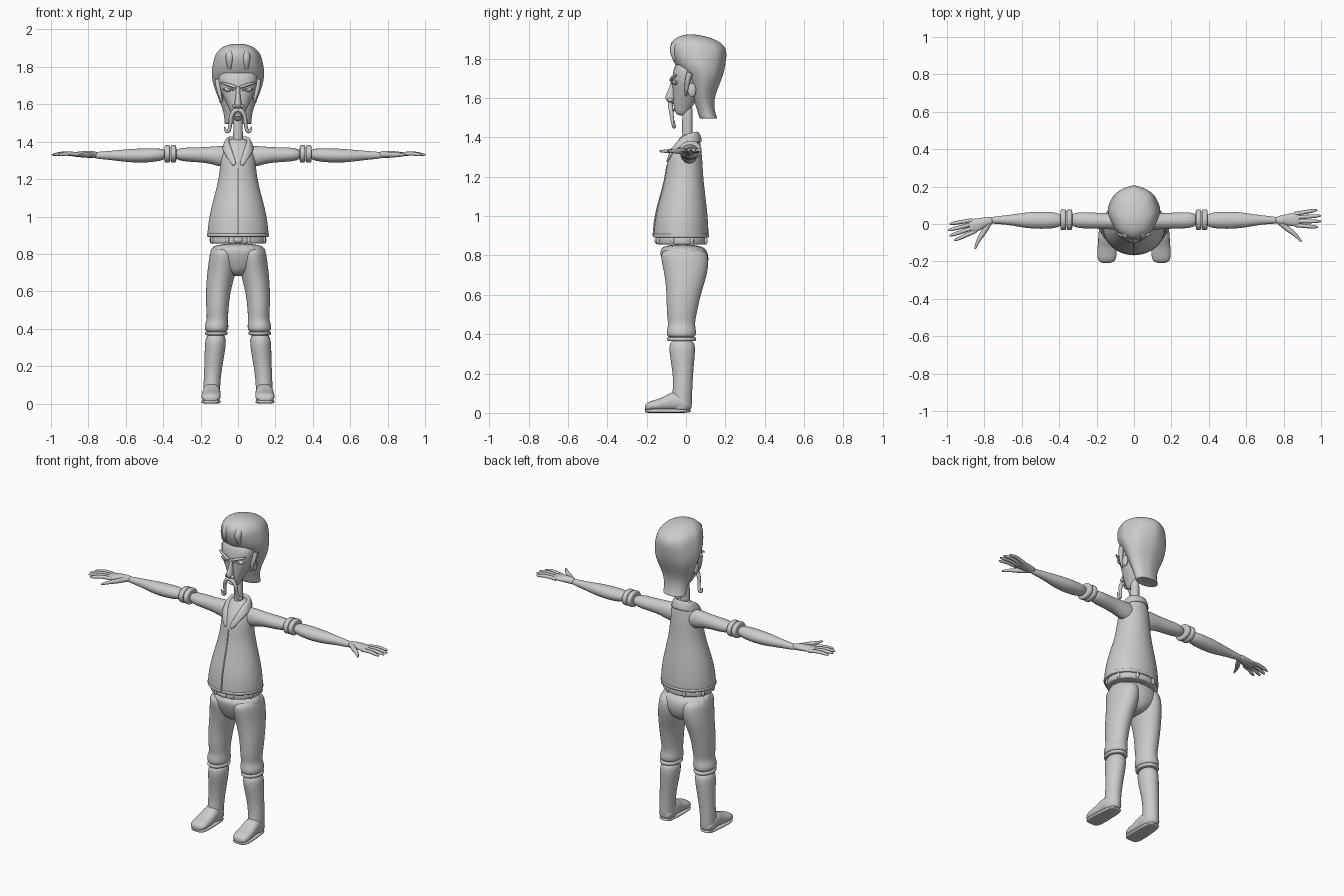
import bpy, bmesh, math
from mathutils import Matrix

cube = bpy.data.objects.get("Cube")
if cube:
    bpy.data.objects.remove(cube, do_unlink=True)

tone = (.6, .6, .6, 1)
clay = bpy.data.materials.new("light_grey")
clay.use_nodes = True
clay.diffuse_color = tone
clay.node_tree.nodes["Principled BSDF"].inputs["Base Color"].default_value = tone


def finish(obj, mirror=False, thickness=0, levels=0):
    """Give an object the shared material, its modifiers and smooth shading."""
    obj.data.materials.append(clay)
    if mirror:
        modifier = obj.modifiers.new("mirror", "MIRROR")
        modifier.use_mirror_merge = thickness > 0
    if thickness:
        modifier = obj.modifiers.new("thickness", "SOLIDIFY")
        modifier.thickness = thickness
        modifier.offset = 0
    if levels:
        modifier = obj.modifiers.new("smooth", "SUBSURF")
        modifier.levels = modifier.render_levels = levels
    for polygon in obj.data.polygons:
        polygon.use_smooth = True
    return obj


def link_mesh(name, mesh):
    obj = bpy.data.objects.new(name, mesh)
    bpy.context.collection.objects.link(obj)
    return obj


def mesh_object(name, bm):
    bmesh.ops.recalc_face_normals(bm, faces=bm.faces)
    mesh = bpy.data.meshes.new(name)
    bm.to_mesh(mesh)
    bm.free()
    return link_mesh(name, mesh)


def signed_power(value, power):
    return math.copysign(abs(value) ** power, value)


def loft(name, rings, axis="z", mirror=False, sides=16, power=1.0, ripple=0.0):
    """Skin rings of (position, a_min, a_max, b_min, b_max);
    a ring of four numbers is (position, half_width, b_min, b_max)."""
    bm = bmesh.new()
    loops = []
    for position, *extent in rings:
        if len(extent) == 3:
            extent.insert(0, -extent[0])
        a_min, a_max, b_min, b_max = extent
        loop = []
        for i in range(sides):
            angle = math.tau * i / sides
            swell = 1 + ripple * math.cos(sides / 4 * angle)
            across = swell * signed_power(math.cos(angle), power) / 2
            along = swell * signed_power(math.sin(angle), power) / 2
            a = (a_min + a_max) / 2 + across * (a_max - a_min)
            b = (b_min + b_max) / 2 + along * (b_max - b_min)
            place = {"z": (a, b, position), "x": (position, a, b), "y": (a, position, b)}
            loop.append(bm.verts.new(place[axis]))
        loops.append(loop)
    for low, high in zip(loops, loops[1:]):
        for i in range(sides):
            j = (i + 1) % sides
            bm.faces.new((low[i], low[j], high[j], high[i]))
    bm.faces.new(loops[0])
    bm.faces.new(loops[-1])
    return finish(mesh_object(name, bm), mirror, levels=2)


def band(name, position, half_height, extent, axis="z", mirror=False):
    """Short roll of cloth or leather with rounded rims."""
    a_min, a_max, b_min, b_max = extent
    rim = (a_min + .02, a_max - .02, b_min + .02, b_max - .02)
    low, high = position - half_height, position + half_height
    rings = [(low, *rim), (low, *extent), (position, *extent), (high, *extent), (high, *rim)]
    return loft(name, rings, axis, mirror, sides=24)


def tube(name, points, radii, mirror=False):
    """Tapered round strand through the points."""
    curve = bpy.data.curves.new(name, "CURVE")
    curve.dimensions = "3D"
    curve.bevel_depth = 1
    curve.bevel_resolution = 2
    curve.resolution_u = 5
    curve.use_fill_caps = True
    spline = curve.splines.new("NURBS")
    spline.points.add(len(points) - 1)
    spline.order_u = 3
    spline.use_endpoint_u = True
    for point, location, radius in zip(spline.points, points, radii):
        point.co = (*location, 1)
        point.radius = radius
    strand = bpy.data.objects.new(name, curve)
    bpy.context.collection.objects.link(strand)
    depsgraph = bpy.context.evaluated_depsgraph_get()
    mesh = bpy.data.meshes.new_from_object(strand.evaluated_get(depsgraph))
    bpy.data.objects.remove(strand)
    mesh.materials.clear()
    return finish(link_mesh(name, mesh), mirror)


def blob(name, centre, size, mirror=False):
    """Stretched ball."""
    bm = bmesh.new()
    place = Matrix.Translation(centre) @ Matrix.Diagonal((*size, 1))
    bmesh.ops.create_uvsphere(bm, u_segments=20, v_segments=12, radius=1, matrix=place)
    return finish(mesh_object(name, bm), mirror)


# Jacket: a bell that narrows from the hem to the chest, then closes at the neck
def jacket_half(z):
    return .13 + .036 * math.cos(math.pi * (z - .9) / .4)


heights = [.9 + .08 * step for step in range(6)]
bell = [(z, jacket_half(z), -jacket_half(z), .04 + jacket_half(z) * .46) for z in heights]
shoulders = [(1.36, .086, -.06, .075), (1.4, .06, -.03, .07), (1.42, .03, -.01, .04)]
loft("jacket", [(.89, .15, -.15, .1), (.89, .163, -.163, .112)] + bell + shoulders, sides=24)
band("jacket_hem", .9, .01, (-.167, .167, -.168, .118))
zip_heights = [.9 + .06 * step for step in range(7)]
tube("zip", [(0, -jacket_half(z), z) for z in zip_heights], [.004] * len(zip_heights))

# Folded collar: inner edge, fold and outer edge, from the nape to the front
collar_rows = [
    [(0, .04, 1.37), (0, .06, 1.45), (0, .09, 1.38)],
    [(.04, .03, 1.37), (.05, .05, 1.45), (.07, .06, 1.37)],
    [(.04, 0, 1.36), (.06, 0, 1.44), (.09, -.01, 1.36)],
    [(.03, -.05, 1.33), (.04, -.06, 1.38), (.07, -.07, 1.33)],
    [(.01, -.08, 1.26), (.01, -.1, 1.29), (.02, -.1, 1.25)]]
bm = bmesh.new()
grid = [[bm.verts.new(location) for location in row] for row in collar_rows]
for row, following in zip(grid, grid[1:]):
    for i in range(2):
        bm.faces.new((row[i], row[i + 1], following[i + 1], following[i]))
finish(mesh_object("collar", bm), mirror=True, thickness=.014, levels=2)

# Belt with loops and buckle
band("belt", .875, .02, (-.153, .153, -.151, .109))
for i in range(8):
    angle = math.tau * (i + .5) / 8
    spot = (.15 * math.cos(angle), .13 * math.sin(angle) - .02, .875)
    blob("belt_loop", spot, (.01, .01, .02))
blob("buckle", (0, -.15, .875), (.025, .01, .016))

# Trousers, rolled below the knee
loft("trouser_seat", [(.86, .15, -.14, .1), (.79, .153, -.13, .12), (.74, .13, -.11, .11),
                      (.7, .07, -.09, .09), (.68, .03, -.05, .05)], sides=20)
loft("trouser_leg", [(.84, .01, .145, -.13, .1), (.78, 0, .156, -.13, .12),
                     (.7, .01, .166, -.11, .11), (.6, .04, .174, -.1, .075),
                     (.5, .05, .171, -.1, .055), (.45, .053, .166, -.09, .045),
                     (.42, .05, .18, -.1, .053), (.39, .05, .18, -.1, .053),
                     (.38, .07, .16, -.08, .03)], mirror=True)

# Boots
band("boot_lip", .375, .01, (.055, .177, -.097, .052), mirror=True)
loft("boot_shaft", [(.38, .06, .175, -.09, .05), (.3, .064, .179, -.086, .047),
                    (.2, .083, .181, -.067, .037), (.11, .095, .185, -.066, .032),
                    (.02, .095, .187, -.085, .032), (.015, .1, .18, -.07, .02)], mirror=True)
loft("boot_foot", [(.03, .1, .18, .01, .06), (-.03, .094, .19, .01, .1),
                   (-.07, .093, .19, .01, .112), (-.12, .092, .195, .01, .075),
                   (-.19, .09, .2, .01, .06), (-.21, .12, .175, .01, .04)],
     axis="y", mirror=True, power=.85)
loft("boot_sole", [(.03, .1, .18, 0, .02), (-.05, .095, .19, 0, .02),
                   (-.18, .09, .2, 0, .02), (-.21, .11, .18, 0, .02)],
     axis="y", mirror=True, power=.5)

# Sleeves, rolled cuffs and forearms
loft("sleeve", [(.03, -.03, .06, 1.27, 1.37), (.08, -.03, .06, 1.26, 1.38),
                (.14, -.03, .06, 1.28, 1.375), (.2, -.025, .06, 1.29, 1.37),
                (.35, -.025, .07, 1.295, 1.37)], axis="x", mirror=True)
for x in (.345, .378):
    band("rolled_cuff", x, .015, (-.034, .079, 1.287, 1.383), axis="x", mirror=True)
loft("forearm", [(.37, -.02, .06, 1.3, 1.366), (.5, -.03, .07, 1.285, 1.366),
                 (.6, -.02, .06, 1.29, 1.36), (.69, 0, .045, 1.304, 1.35),
                 (.79, 0, .037, 1.31, 1.345)], axis="x", mirror=True)

# Hands, each built with the wrist at the origin and then turned into place
for side, yaw, word in ((1, .04, "left"), (-1, -.29, "right")):
    parts = [loft(word + "_palm", [(-.01, .018, -.018, .018), (.03, .025, -.018, .023),
                                   (.08, .036, -.014, .02), (.12, .038, -.01, .014),
                                   (.13, .03, -.006, .01)], axis="x")]
    for finger in range(4):
        spread = finger - 1.5
        reach = .243 - .009 * spread ** 2
        knuckle, tip = -.02 * spread, -.03 * spread
        path = [(.1, knuckle, 0), (reach * .7, (knuckle + tip) / 2, .01),
                (reach - .01, tip, 0), (reach, tip, 0)]
        parts.append(tube(word + "_finger", path, [.011, .011, .009, .003]))
    thumb = [(.02, -.01, 0), (.06, -.05, 0), (.1, -.08, 0), (.13, -.12, 0)]
    parts.append(tube(word + "_thumb", thumb, [.016, .015, .011, .005]))
    place = (Matrix.Translation((side * .76, .02, 1.33))
             @ Matrix.Rotation(side * yaw, 4, "Z") @ Matrix.Diagonal((side, 1, 1, 1)))
    for part in parts:
        part.data.transform(place)
        if side < 0:
            part.data.flip_normals()

# Neck and face
loft("neck", [(1.36, .03, -.02, .04), (1.45, .025, -.02, .03), (1.58, .026, -.02, .04)])
loft("face", [(1.51, .016, -.045, 0), (1.54, .03, -.06, .02), (1.58, .05, -.066, .05),
              (1.63, .075, -.066, .07), (1.7, .105, -.074, .1), (1.8, .11, -.055, .1)],
     sides=24, power=.9)
loft("nose", [(1.57, .012, -.08, -.05), (1.59, .022, -.105, -.05), (1.61, .018, -.108, -.05),
              (1.66, .01, -.08, -.05), (1.7, .013, -.075, -.05)])
blob("nostril", (.018, -.08, 1.59), (.012, .015, .01), mirror=True)
blob("eye", (.05, -.05, 1.68), (.026, .02, .014), mirror=True)
tube("eyelid", [(.02, -.07, 1.675), (.05, -.073, 1.69), (.08, -.05, 1.68)],
     [.004, .006, .003], mirror=True)
tube("eyebrow", [(.01, -.077, 1.69), (.045, -.075, 1.705), (.09, -.05, 1.715)],
     [.007, .01, .005], mirror=True)
blob("lower_lip", (0, -.065, 1.54), (.02, .012, .008))
blob("ear", (.092, .03, 1.64), (.012, .022, .035), mirror=True)

# Drooping moustache with curled tips
tube("moustache", [(0, -.08, 1.57), (.02, -.08, 1.57), (.04, -.075, 1.53), (.04, -.07, 1.49),
                   (.05, -.06, 1.45), (.07, -.06, 1.46), (.072, -.06, 1.48)],
     [.011, .013, .011, .009, .01, .008, .003], mirror=True)

# Swept-back hair with a flipped nape
loft("hair", [(1.5, .06, .08, .15), (1.49, .075, .07, .163), (1.53, .07, .06, .145),
              (1.6, .09, .035, .142), (1.66, .117, .02, .166), (1.72, .136, -.01, .19),
              (1.77, .142, -.06, .2), (1.84, .13, -.083, .21), (1.88, .115, -.08, .185),
              (1.91, .08, -.05, .12), (1.924, .03, 0, .05)], sides=32, ripple=.012)
for x in (0, .045):
    lock = [(x, -.05, 1.79), (x, -.07, 1.84), (x * .9, -.04, 1.885), (x * .7, .05, 1.89)]
    tube("quiff_lock", lock, [.01, .022, .024, .008], mirror=x > 0)
tube("sideburn", [(.108, .02, 1.73), (.105, 0, 1.67), (.085, 0, 1.61)],
     [.016, .014, .004], mirror=True)
